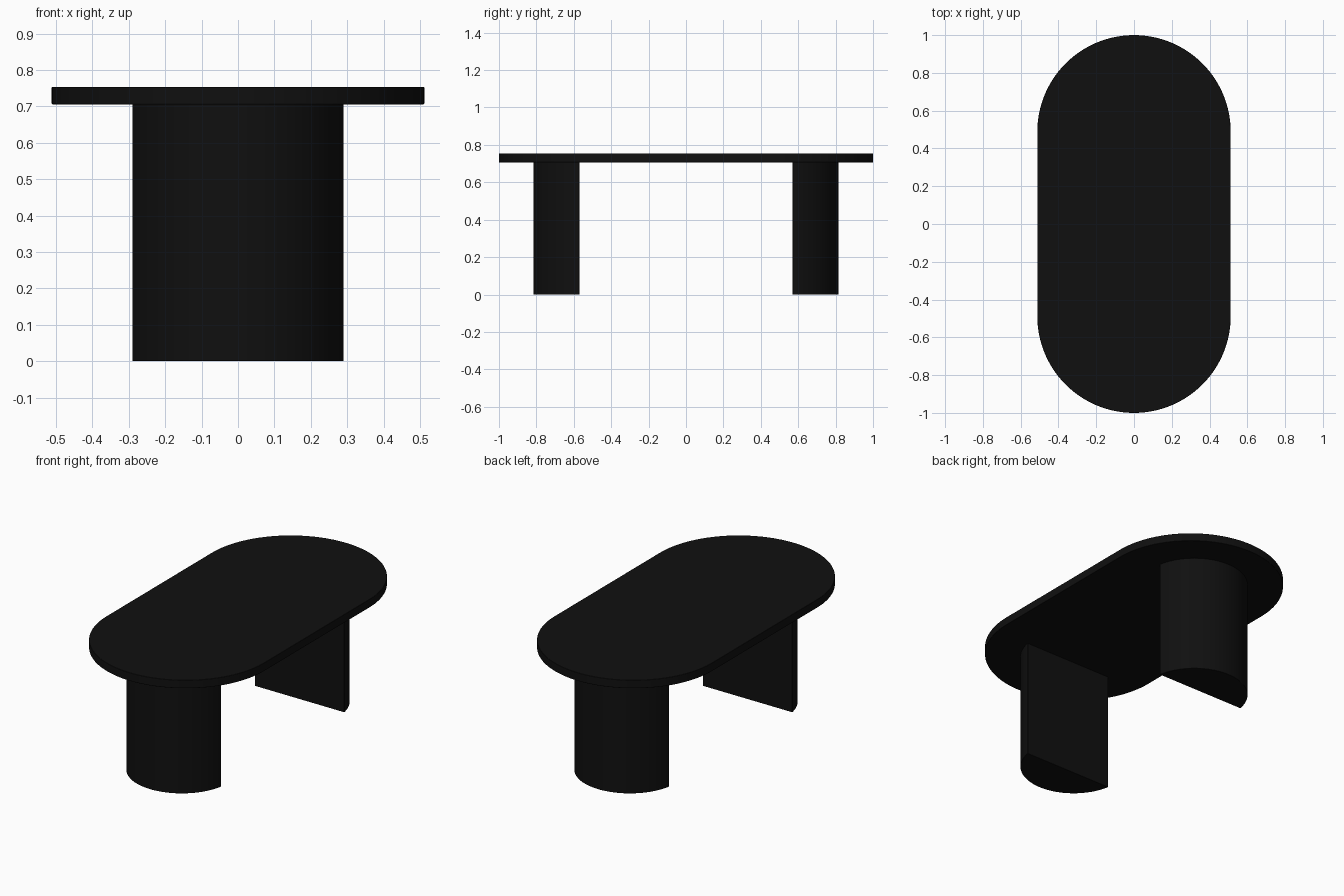
import bpy, bmesh, math

if "Cube" in bpy.data.objects:
    bpy.data.objects.remove(bpy.data.objects["Cube"])

black = bpy.data.materials.new("matte black")
black.diffuse_color = (0.005, 0.005, 0.005, 1)
black.use_nodes = True
black.node_tree.nodes["Principled BSDF"].inputs["Base Color"].default_value = black.diffuse_color


def arc(cy, r, a0, a1, n):
    """Points on an arc centred on (0, cy), angles in radians."""
    return [(r * math.cos(a0 + (a1 - a0) * i / n),
             cy + r * math.sin(a0 + (a1 - a0) * i / n)) for i in range(n + 1)]


def extrude_outline(name, outline, z0, z1, bevel):
    """Solid slab from a counter-clockwise outline."""
    bm = bmesh.new()
    face = bm.faces.new([bm.verts.new((x, y, z0)) for x, y in outline])
    ext = bmesh.ops.extrude_face_region(bm, geom=[face], use_keep_orig=True)
    top = [g for g in ext["geom"] if isinstance(g, bmesh.types.BMVert)]
    bmesh.ops.translate(bm, verts=top, vec=(0, 0, z1 - z0))
    bmesh.ops.recalc_face_normals(bm, faces=bm.faces)
    mesh = bpy.data.meshes.new(name)
    bm.to_mesh(mesh)
    bm.free()
    mesh.materials.append(black)
    ob = bpy.data.objects.new(name, mesh)
    bpy.context.collection.objects.link(ob)
    # slightly eased edges
    mod = ob.modifiers.new("eased edges", 'BEVEL')
    mod.width = bevel
    mod.segments = 2
    mod.limit_method = 'ANGLE'
    mod.angle_limit = math.radians(40)
    bpy.ops.object.select_all(action='DESELECT')
    ob.select_set(True)
    bpy.context.view_layer.objects.active = ob
    bpy.ops.object.shade_smooth_by_angle(angle=math.radians(30))
    return ob


# Racetrack-shaped top
R = 0.512
outline = arc(1 - R, R, 0, math.pi, 64) + arc(R - 1, R, math.pi, 2 * math.pi, 64)
extrude_outline("table_top", outline, 0.706, 0.754, 0.002)

# D-shaped legs: flat side inwards, round side outwards
half, inner, outer = 0.291, 0.57, 0.815
depth = outer - inner
r = (half ** 2 + depth ** 2) / (2 * depth)
cy = outer - r
a = math.asin((inner - cy) / r)
d_shape = arc(cy, r, a, math.pi - a, 56)
extrude_outline("back_leg", d_shape, 0, 0.706, 0.002)
extrude_outline("front_leg", [(-x, -y) for x, y in d_shape], 0, 0.706, 0.002)
